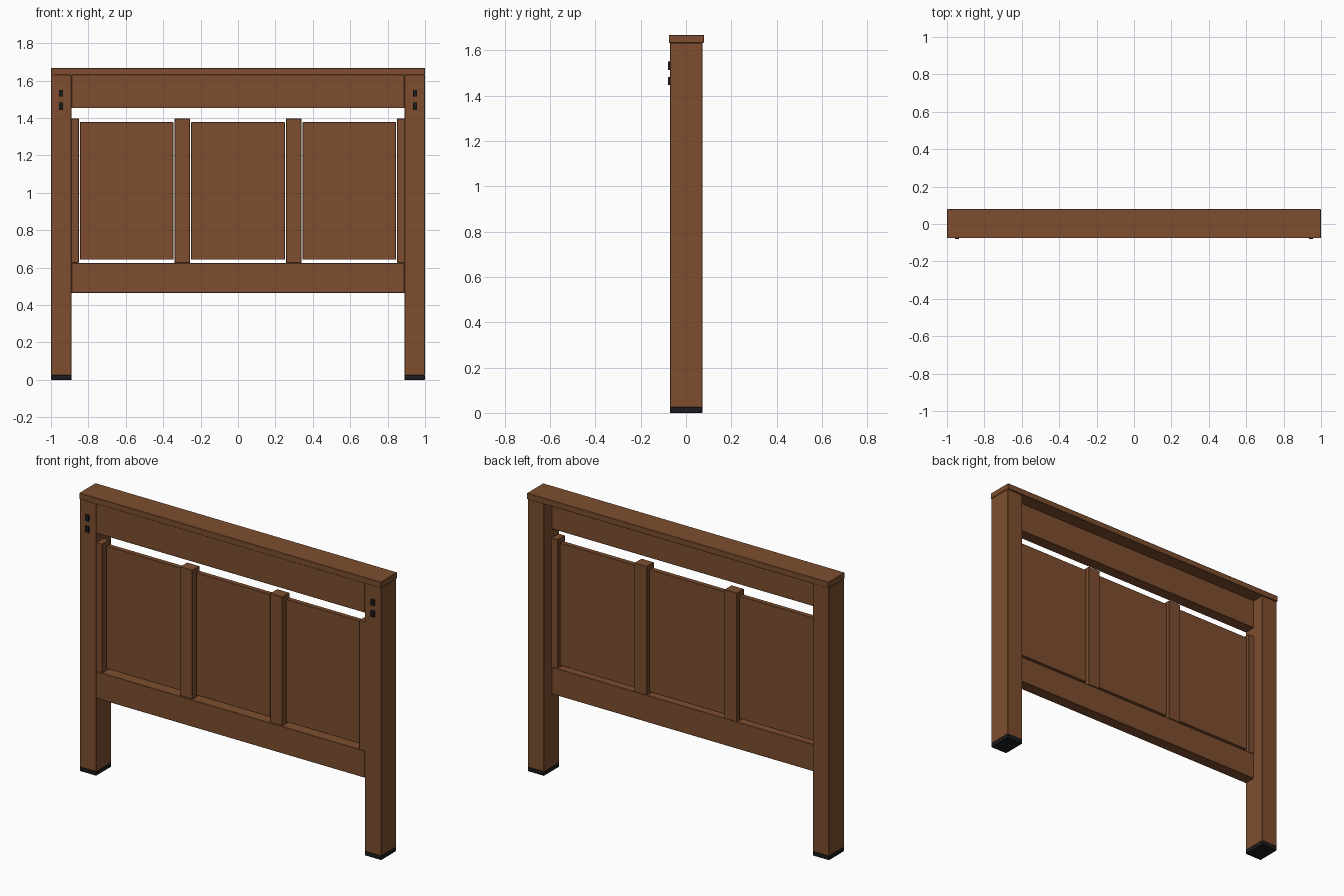
import bpy
import bmesh

# Remove the default cube
if "Cube" in bpy.data.objects:
    bpy.data.objects.remove(bpy.data.objects["Cube"], do_unlink=True)


def make_material(name, rgb):
    mat = bpy.data.materials.new(name)
    mat.use_nodes = True
    mat.diffuse_color = (*rgb, 1)
    bsdf = mat.node_tree.nodes["Principled BSDF"]
    bsdf.inputs["Base Color"].default_value = (*rgb, 1)
    bsdf.inputs["Roughness"].default_value = 0.6
    return mat


WOOD = make_material("brown wood", (0.205, 0.076, 0.028))
BLACK = make_material("black plastic", (0.012, 0.012, 0.013))


def box(name, x, y, z, mat=WOOD, bevel=0.002):
    """Box from (min, max) pairs along each axis, with a fine chamfer."""
    bm = bmesh.new()
    bmesh.ops.create_cube(bm, size=1)
    for v in bm.verts:
        for i, (lo, hi) in enumerate((x, y, z)):
            v.co[i] = lo if v.co[i] < 0 else hi
    mesh = bpy.data.meshes.new(name)
    bm.to_mesh(mesh)
    bm.free()
    mesh.materials.append(mat)
    obj = bpy.data.objects.new(name, mesh)
    bpy.context.collection.objects.link(obj)
    mod = obj.modifiers.new("chamfer", "BEVEL")
    mod.width = bevel
    mod.segments = 1


def pair(name, x, y, z, **options):
    """Matching boxes on the left (+x) and right (-x) sides."""
    box("left_" + name, x, y, z, **options)
    box("right_" + name, (-x[1], -x[0]), y, z, **options)


POST_Y = (-0.071, 0.073)
RAIL_Y = (-0.07, 0.0)
BAR_Y = (-0.064, 0.004)
PANEL_Y = (-0.04, -0.01)
SLOT_Y = (-0.08, -0.07)

# Posts with their foot pads
pair("post", (0.89, 0.999), POST_Y, (0.025, 1.632))
pair("foot_pad", (0.89, 0.999), POST_Y, (0, 0.026), mat=BLACK)

# Bolt slots on the front of the posts
pair("upper_bolt_slot", (0.935, 0.958), SLOT_Y, (1.514, 1.55), mat=BLACK, bevel=0.001)
pair("lower_bolt_slot", (0.935, 0.958), SLOT_Y, (1.447, 1.483), mat=BLACK, bevel=0.001)

# Top cap and the two rails, flush with the front of the posts
box("top_cap", (-1, 1), (-0.076, 0.079), (1.632, 1.668))
box("top_rail", (-0.89, 0.89), RAIL_Y, (1.453, 1.632))
box("lower_rail", (-0.89, 0.89), RAIL_Y, (0.464, 0.625))

# Uprights standing on the lower rail
pair("side_stile", (0.851, 0.892), (-0.07, 0.0), (0.625, 1.398))
pair("upright", (0.257, 0.34), BAR_Y, (0.625, 1.398))

# Panels floating between the uprights
pair("panel", (0.346, 0.845), PANEL_Y, (0.643, 1.378))
box("centre_panel", (-0.25, 0.25), PANEL_Y, (0.643, 1.378))
